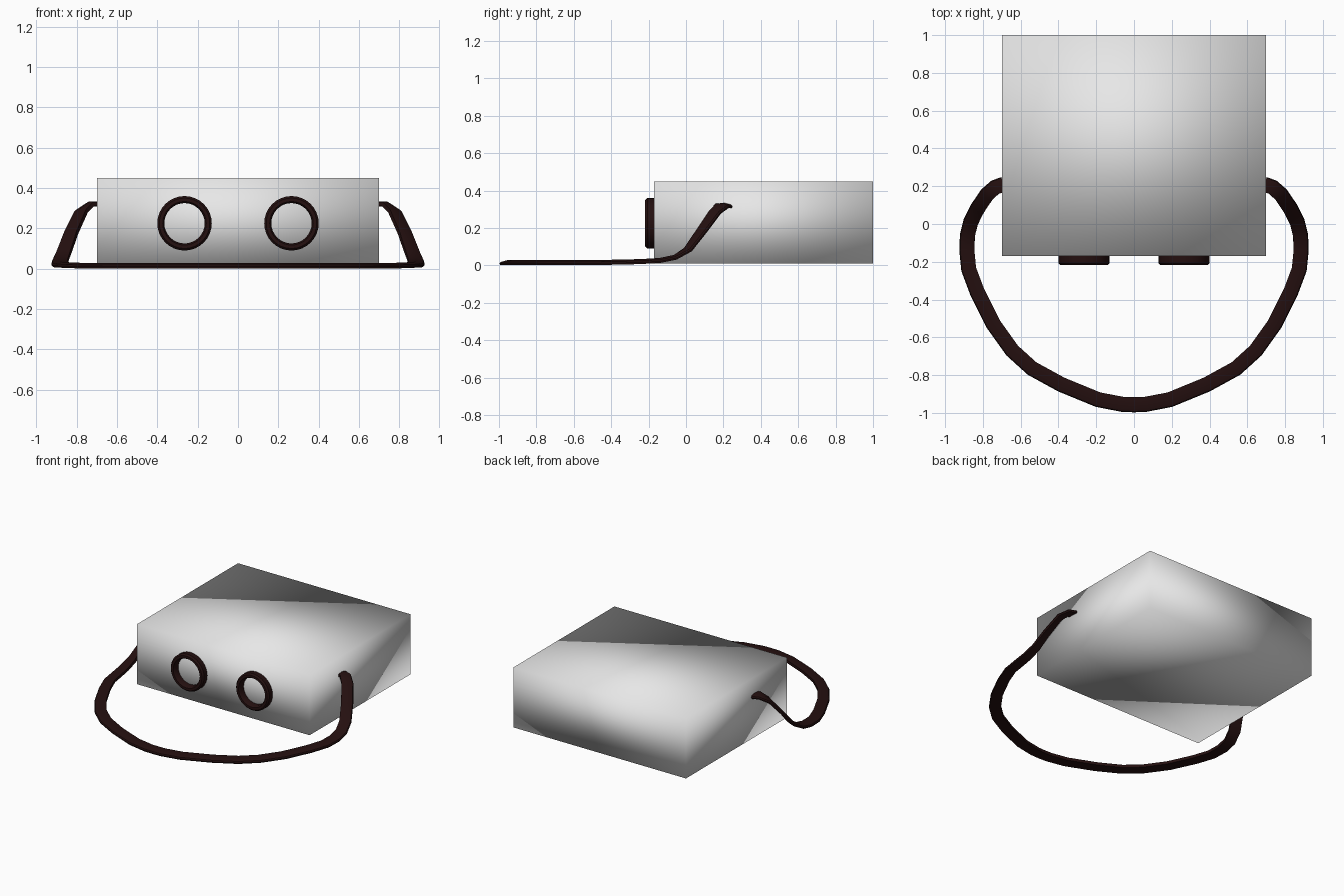
import bpy, bmesh, math
from mathutils import Vector

if "Cube" in bpy.data.objects:
    bpy.data.objects.remove(bpy.data.objects["Cube"])


def material(name, rgb):
    m = bpy.data.materials.new(name)
    m.use_nodes = True
    m.diffuse_color = (*rgb, 1)
    m.node_tree.nodes["Principled BSDF"].inputs["Base Color"].default_value = (*rgb, 1)
    return m


grey = material("light grey", (0.8, 0.8, 0.8))
brown = material("dark brown", (0.018, 0.005, 0.005))


def finish(bm, name, mat, angle=None):
    bmesh.ops.recalc_face_normals(bm, faces=bm.faces)
    for f in bm.faces:
        f.smooth = True
    mesh = bpy.data.meshes.new(name)
    bm.to_mesh(mesh)
    bm.free()
    mesh.materials.append(mat)
    ob = bpy.data.objects.new(name, mesh)
    bpy.context.collection.objects.link(ob)
    if angle:
        bpy.ops.object.select_all(action="DESELECT")
        ob.select_set(True)
        bpy.context.view_layer.objects.active = ob
        bpy.ops.object.shade_smooth_by_angle(angle=math.radians(angle))
    return ob


def loft(name, sections, closed, mat):
    """Skin a row of matching cross-sections, as a loop or with end caps."""
    bm = bmesh.new()
    rows = [[bm.verts.new(p) for p in s] for s in sections]
    for a, b in zip(rows, rows[1:] + (rows[:1] if closed else [])):
        for i in range(len(a)):
            j = (i + 1) % len(a)
            bm.faces.new((a[i], a[j], b[j], b[i]))
    if not closed:
        bm.faces.new(rows[0])
        bm.faces.new(rows[-1])
    return finish(bm, name, mat, 40)


# Box body, softly shaded across its corners
bm = bmesh.new()
bmesh.ops.create_cube(bm, size=1)
bmesh.ops.scale(bm, vec=(1.4, 1.17, 0.44), verts=bm.verts)
bmesh.ops.translate(bm, vec=(0, 0.415, 0.23), verts=bm.verts)
finish(bm, "box_body", grey)

# Two rings on the front: (radius, y) profile turned about the y axis
ring_profile = [(0.1, -0.165), (0.1, -0.207), (0.108, -0.218), (0.125, -0.218),
                (0.135, -0.207), (0.135, -0.165)]
for side, x in (("left", 0.265), ("right", -0.265)):
    turns = [2 * math.pi * k / 32 for k in range(32)]
    loft(side + "_ring",
         [[(x + r * math.cos(t), y, 0.225 + r * math.sin(t)) for r, y in ring_profile]
          for t in turns], True, brown)

# Strap: half of the path, mirrored to the other side
half = [(0.69, 0.21, 0.32), (0.735, 0.195, 0.32), (0.78, 0.155, 0.285),
        (0.83, 0.08, 0.18), (0.865, 0.01, 0.085), (0.882, -0.06, 0.043),
        (0.885, -0.14, 0.026), (0.875, -0.24, 0.02), (0.83, -0.36, 0.017),
        (0.745, -0.53, 0.014), (0.645, -0.67, 0.014), (0.54, -0.765, 0.014),
        (0.385, -0.85, 0.014), (0.19, -0.93, 0.014), (0.06, -0.955, 0.014)]
path = [Vector(p) for p in half]
path += [Vector((0, -0.957, 0.014))] + [Vector((-p.x, p.y, p.z)) for p in reversed(path)]

# Flat band section as (outward, up), thinner at its outer edge
band = [(-0.04, -0.01), (-0.04, 0.011), (0, 0.014), (0.035, 0.004), (0.04, -0.004), (0.037, -0.013)]
sections = []
for i, p in enumerate(path):
    tangent = (path[min(i + 1, len(path) - 1)] - path[max(i - 1, 0)]).normalized()
    outward = Vector((0, 0, 1)).cross(tangent).normalized()
    # The path runs clockwise from the left side, so its outer side is on the left
    if outward.dot(p - Vector((0, -0.2, p.z))) < 0:
        outward = -outward
    up = tangent.cross(outward)
    if up.z < 0:
        up = -up
    sections.append([p + outward * a + up * b for a, b in band])
loft("strap", sections, False, brown)
